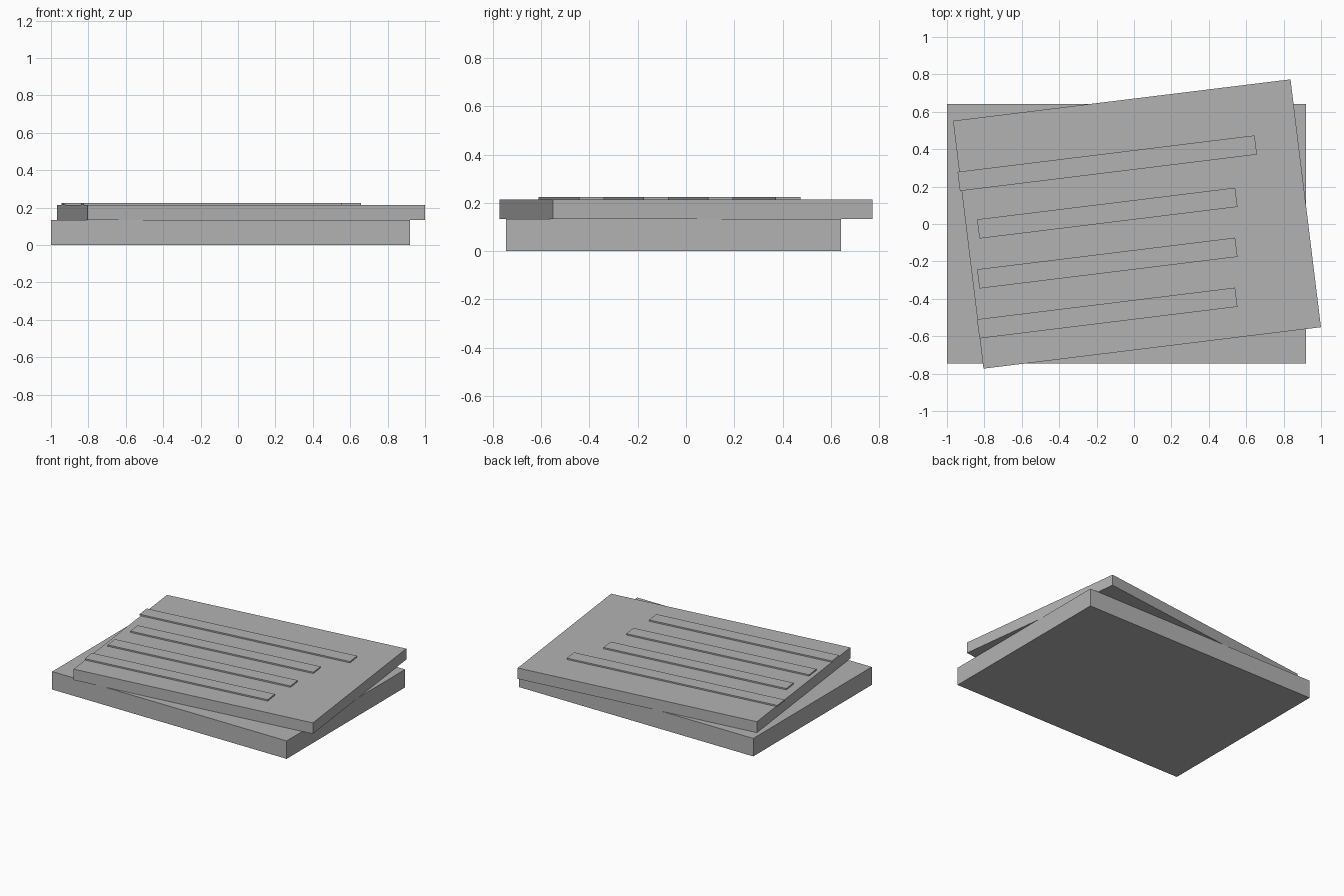
import bpy
from math import radians
from mathutils import Matrix

cube = bpy.data.objects.get("Cube")
if cube:
    bpy.data.objects.remove(cube, do_unlink=True)

grey = bpy.data.materials.new("plain_grey")
grey.use_nodes = True
color = (0.45, 0.45, 0.45, 1)
grey.diffuse_color = color
grey.node_tree.nodes["Principled BSDF"].inputs["Base Color"].default_value = color


def box(name, center, size, z_low, z_high, turn=0):
    """Flat box from z_low to z_high, turned in degrees about its centre."""
    bpy.ops.mesh.primitive_cube_add(size=1)
    ob = bpy.context.object
    ob.name = name
    ob.data.transform(Matrix.Diagonal((size[0], size[1], z_high - z_low, 1)))
    ob.location = (center[0], center[1], (z_low + z_high) / 2)
    ob.rotation_euler.z = radians(turn)
    ob.data.materials.append(grey)
    return ob


TURN = 7
BASE_TOP, SLAB_TOP, STRIP_TOP = 0.133, 0.214, 0.224

# Lower block, square to the axes
box("lower_block", (-0.04, -0.052), (1.92, 1.386), 0, BASE_TOP)

# Upper slab, turned on top of the block
box("upper_slab", (0.016, 0), (1.818, 1.335), BASE_TOP, SLAB_TOP, TURN)

# Raised strips: a long heading line and three shorter ones
for i in range(4):
    length = 1.6 if i == 0 else 1.39
    box(f"raised_strip_{i + 1}", (-0.143, 0.325 - 0.267 * i), (length, 0.103),
        SLAB_TOP, STRIP_TOP, TURN)
